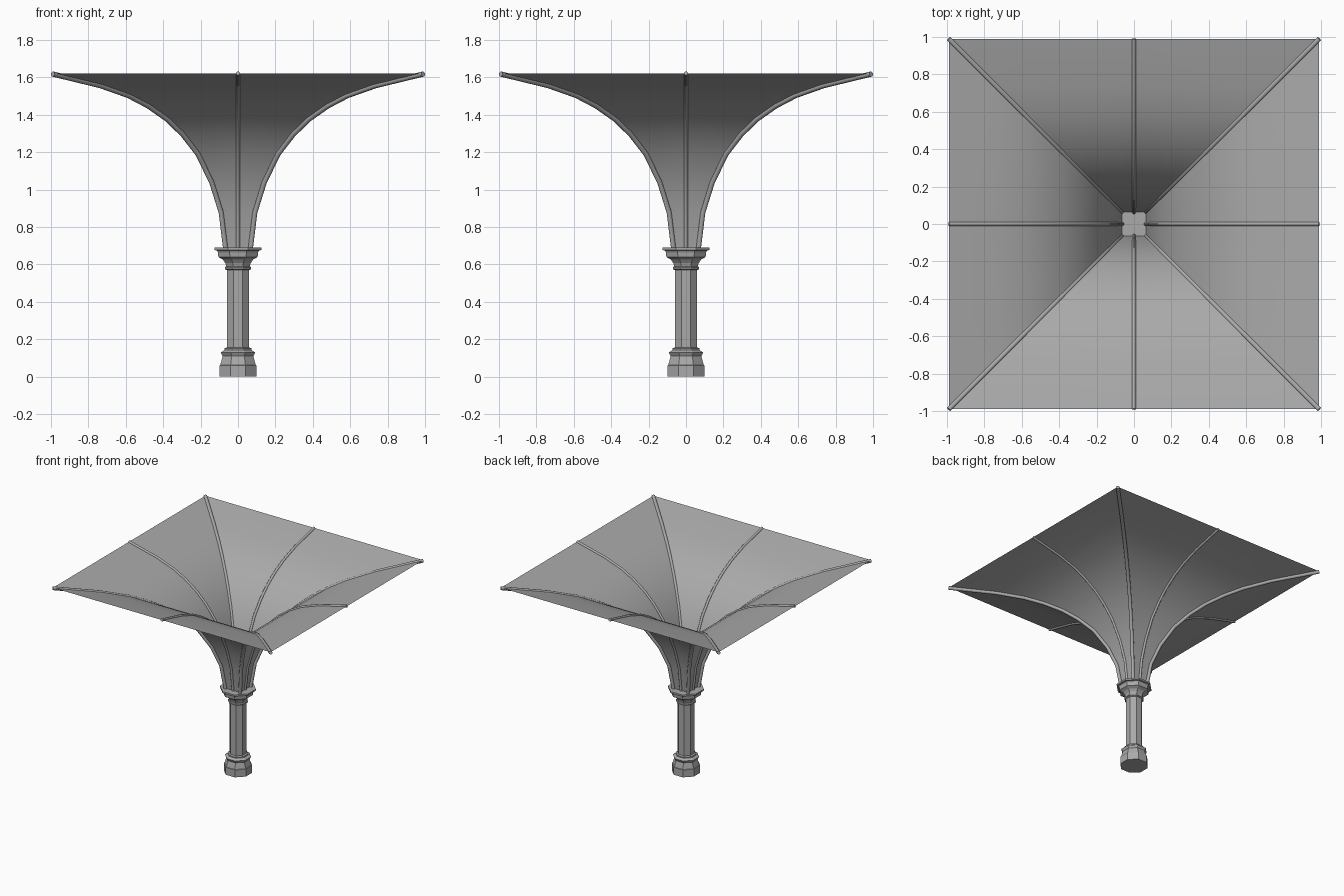
import bpy, bmesh
from math import pi, cos, sin

cube = bpy.data.objects.get("Cube")
if cube:
    bpy.data.objects.remove(cube, do_unlink=True)

stone = bpy.data.materials.new("grey_stone")
stone.use_nodes = True
stone.diffuse_color = (0.4, 0.4, 0.4, 1)
stone.node_tree.nodes["Principled BSDF"].inputs["Base Color"].default_value = (0.4, 0.4, 0.4, 1)

# Flare of the vault: half width, height
FLARE = [(.064, .685), (.088, .88), (.138, 1.04), (.212, 1.193), (.295, 1.30),
         (.38, 1.382), (.48, 1.452), (.585, 1.507), (.735, 1.56), (.99, 1.622)]


def add_mesh(name, bm, smooth=False):
    mesh = bpy.data.meshes.new(name)
    bm.to_mesh(mesh)
    bm.free()
    mesh.materials.append(stone)
    ob = bpy.data.objects.new(name, mesh)
    bpy.context.collection.objects.link(ob)
    for p in mesh.polygons:
        p.use_smooth = smooth
    return ob


def octagon_stack(name, profile):
    """Closed eight-sided solid from (apothem, height) pairs, flat side to the front."""
    bm = bmesh.new()
    rings = []
    for a, z in profile:
        r = a / cos(pi / 8)
        rings.append([bm.verts.new((r * cos((i + .5) * pi / 4), r * sin((i + .5) * pi / 4), z))
                      for i in range(8)])
    for lo, hi in zip(rings, rings[1:]):
        for i in range(8):
            j = (i + 1) % 8
            bm.faces.new((lo[i], lo[j], hi[j], hi[i]))
    bm.faces.new(rings[0][::-1])
    bm.faces.new(rings[-1])
    return add_mesh(name, bm)


def rib(name, dx, dy, radius, drop):
    """Rod that follows the flare in the direction dx, dy."""
    bm = bmesh.new()
    sides, rings = 8, []
    length = (dx * dx + dy * dy) ** .5
    for k, (w, z) in enumerate(FLARE):
        a, b = FLARE[max(k - 1, 0)], FLARE[min(k + 1, len(FLARE) - 1)]
        tx, tz = (b[0] - a[0]) * length, b[1] - a[1]
        n = (tx * tx + tz * tz) ** .5
        nx, nz = tz / n, -tx / n          # outward normal in the rib's plane
        ring = []
        for i in range(sides):
            t = 2 * pi * (i + .5) / sides
            out, side = radius * cos(t) + drop, radius * sin(t)
            h = w * length + nx * out
            ring.append(bm.verts.new(((h * dx - side * dy) / length,
                                      (h * dy + side * dx) / length, z + nz * out)))
        rings.append(ring)
    for lo, hi in zip(rings, rings[1:]):
        for i in range(sides):
            j = (i + 1) % sides
            bm.faces.new((lo[i], lo[j], hi[j], hi[i]))
    bm.faces.new(rings[0][::-1])
    bm.faces.new(rings[-1])
    bmesh.ops.recalc_face_normals(bm, faces=bm.faces)
    ob = add_mesh(name, bm, True)
    ob.data.set_sharp_from_angle(angle=pi / 3.5)


# Column
octagon_stack("column_base", [(.1, 0), (.1, .06), (.095, .062), (.082, .11), (.092, .13),
                              (.072, .143), (.072, .152), (.06, .157)])
octagon_stack("column_shaft", [(.06, .155), (.06, .575)])
octagon_stack("column_capital", [(.06, .57), (.07, .575), (.07, .585), (.063, .59),
                                 (.068, .608), (.082, .627), (.105, .64), (.108, .665),
                                 (.113, .675), (.126, .677), (.126, .69)])

# Vault: four curved panels meeting in sharp creases
for name, c, s in (("front", 1, 0), ("left", 0, 1), ("back", -1, 0), ("right", 0, -1)):
    bm = bmesh.new()
    rows = [[bm.verts.new((c * x + s * w, s * x - c * w, z)) for x in (-w, 0, w)]
            for w, z in FLARE]
    for lo, hi in zip(rows, rows[1:]):
        for i in range(2):
            bm.faces.new((lo[i], lo[i + 1], hi[i + 1], hi[i]))
    add_mesh(name + "_vault_panel", bm, True)

# Ribs along the panel centres and the corner creases
for name, dx, dy in (("front", 0, -1), ("left", 1, 0), ("back", 0, 1), ("right", -1, 0)):
    rib(name + "_rib", dx, dy, .011, 0)
for name, dx, dy in (("front_left", 1, -1), ("front_right", -1, -1),
                     ("back_left", 1, 1), ("back_right", -1, 1)):
    rib(name + "_corner_rib", dx, dy, .014, .004)
